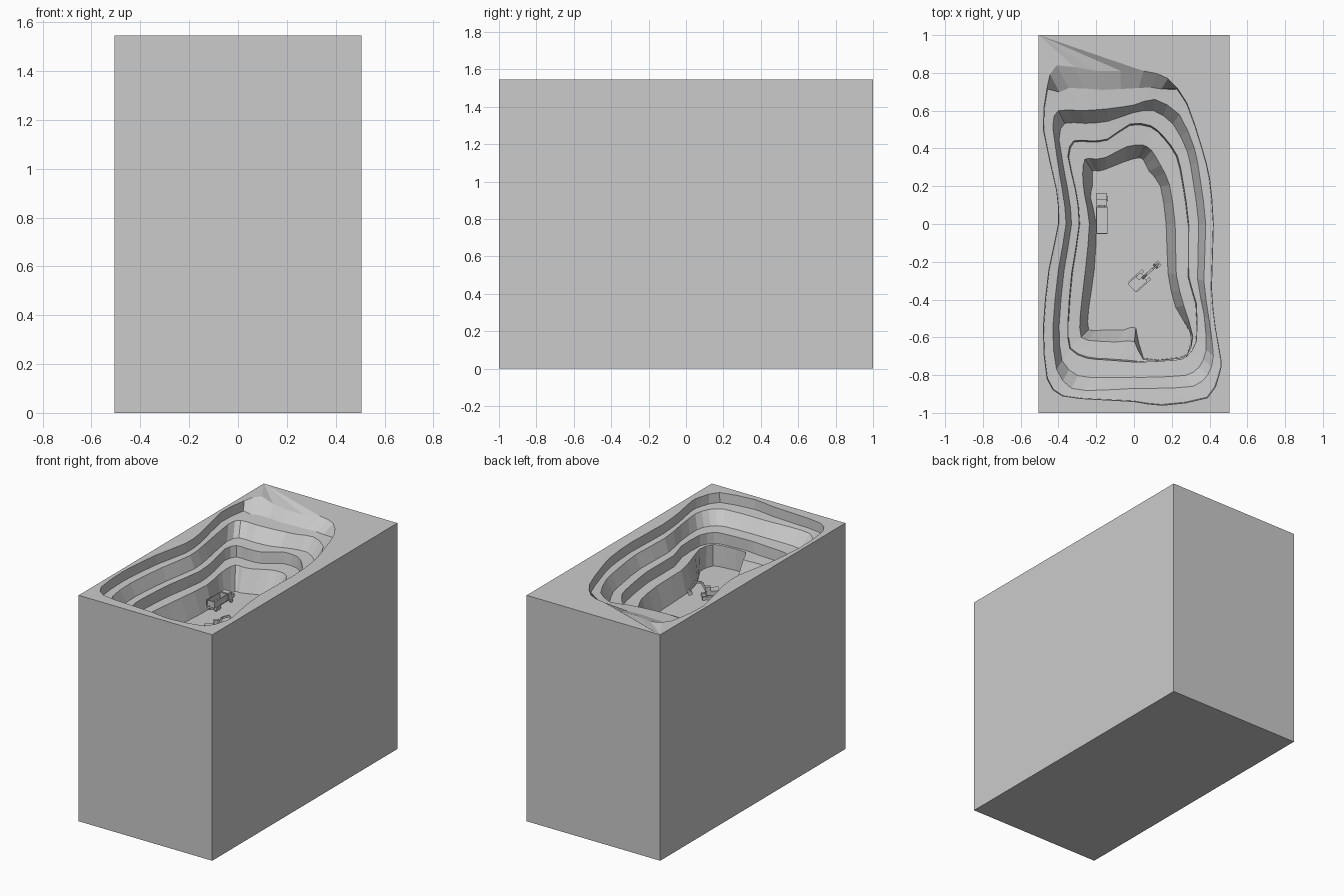
import bpy, bmesh, math
from mathutils import Vector, Matrix

if "Cube" in bpy.data.objects:
    bpy.data.objects.remove(bpy.data.objects["Cube"], do_unlink=True)

TOP = 1.545
FLOOR = 0.385          # depth of the pit floor below the top
HALF_X, HALF_Y = 0.505, 1.0

# Outlines of the terraces in hundredths of a unit, all starting at the back
# right corner and running the same way round.
RIM = [(-46, 72), (-48, 50), (-41, 18), (-40, 0), (-45, -24), (-48, -55),
       (-46, -82), (-38, -91), (-18, -93), (0, -94), (15, -96), (39, -92),
       (45, -80), (46, -72), (43, -55), (41, -34), (42, 0), (40, 24),
       (36, 40), (28, 64), (18, 77), (5, 81), (-20, 81), (-41, 84)]
UPPER = [(-40, 60), (-43, 51), (-38, 18), (-36, 0), (-40, -24), (-43, -55),
         (-41, -77), (-33, -87), (-18, -88), (0, -87), (10, -87), (31, -86),
         (39, -80), (42, -70), (40, -52), (37, -30), (38, 0), (35, 24),
         (32, 40), (24, 58), (11, 66), (0, 63), (-14, 61), (-28, 60)]
MIDDLE = [(-32, 44), (-35, 36), (-31, 18), (-29, 0), (-33, -26), (-35, -52),
          (-34, -66), (-25, -71), (-14, -72), (-1, -73), (5, -73), (22, -72),
          (28, -70), (33, -62), (33, -42), (29, -28), (29, 0), (26, 22),
          (23, 36), (16, 46), (9, 52), (-2, 53), (-14, 45), (-23, 44)]
BASE = [(-22, 28), (-22, 20), (-23, 14), (-20, 0), (-21, -24), (-24, -45),
        (-24, -56), (-16, -56), (-5, -56), (1, -55), (5, -71), (20, -71),
        (28, -69), (30, -58), (22, -44), (18, -26), (17, 0), (14, 20),
        (8, 28), (5, 34), (2, 35), (-5, 33), (-15, 29), (-19, 28)]


def outline(points):
    """Insert a smoothed midpoint between each pair of points."""
    pts = [Vector(p) / 100 for p in points]
    n, out = len(pts), []
    for i in range(n):
        a, b, c, d = (pts[(i + k) % n] for k in (-1, 0, 1, 2))
        out += [b, (b + c) * 0.55 - (a + d) * 0.05]
    return out


def blend(p, q, t):
    return [a.lerp(b, t) for a, b in zip(p, q)]


def new_object(name, bm):
    bmesh.ops.recalc_face_normals(bm, faces=bm.faces)
    mesh = bpy.data.meshes.new(name)
    bm.to_mesh(mesh)
    bm.free()
    obj = bpy.data.objects.new(name, mesh)
    bpy.context.collection.objects.link(obj)
    return obj


def build_ground():
    rim, upper, middle, base = map(outline, (RIM, UPPER, MIDDLE, BASE))
    # The back wall slopes; the other rim walls drop almost straight down.
    rim_foot = [a.lerp(b, 0.5 if a.y > 0.75 else 0.05) for a, b in zip(rim, upper)]
    steps = [(rim, 0), (rim_foot, 0.065), (upper, 0.07),
             (blend(upper, middle, 0.42), 0.155), (middle, 0.16),
             (blend(middle, base, 0.04), 0.235),
             (blend(middle, base, 0.6), 0.24), (base, FLOOR)]
    bm = bmesh.new()
    loops = [[bm.verts.new((p.x, p.y, TOP - depth)) for p in ring]
             for ring, depth in steps]
    # Haul road entrance dips a little into the back rim
    for v in loops[0]:
        if v.co.y > 0.78 and -0.38 < v.co.x < 0:
            v.co.z -= 0.025
    n = len(rim)
    for a, b in zip(loops, loops[1:]):
        for i in range(n):
            j = (i + 1) % n
            bm.faces.new((a[i], a[j], b[j], b[i]))
    bm.faces.new(loops[-1])

    # Outer block
    corners = [(-1, -1), (1, -1), (1, 1), (-1, 1)]
    low, high = ([bm.verts.new((x * HALF_X, y * HALF_Y, z)) for x, y in corners]
                 for z in (0, TOP))
    bm.faces.new(low)
    for i in range(4):
        j = (i + 1) % 4
        bm.faces.new((low[i], low[j], high[j], high[i]))

    # Top surface between the block edge and the pit rim
    border = [bm.edges.get((ring[i], ring[(i + 1) % len(ring)]))
              for ring in (high, loops[0]) for i in range(len(ring))]
    bmesh.ops.triangle_fill(bm, edges=border, use_beauty=True, normal=(0, 0, 1))
    bmesh.ops.triangulate(bm, faces=[f for f in bm.faces if len(f.verts) > 4])
    return new_object("terraced_pit_block", bm)


def box(name, frame, centre, size, tilt=0):
    bm = bmesh.new()
    bmesh.ops.create_cube(bm, size=1, matrix=Matrix.Diagonal((*size, 1)))
    obj = new_object(name, bm)
    obj.matrix_world = frame @ Matrix.Translation(centre) @ Matrix.Rotation(tilt, 4, "Y")
    return obj


def beam(name, frame, start, end, width):
    """Box running between two points in the frame's XZ plane."""
    a, b = Vector((start[0], 0, start[1])), Vector((end[0], 0, end[1]))
    d = b - a
    box(name, frame, (a + b) / 2, (d.length, width, width), -math.atan2(d.z, d.x))


def wheel(name, frame, centre, radius, width):
    bm = bmesh.new()
    bmesh.ops.create_cone(bm, cap_ends=True, segments=12, radius1=radius,
                          radius2=radius, depth=width)
    obj = new_object(name, bm)
    obj.matrix_world = (frame @ Matrix.Translation(centre)
                        @ Matrix.Rotation(math.pi / 2, 4, "X"))


def build_truck():
    # Local +x is the driving direction
    frame = (Matrix.Translation((-0.17, 0.055, TOP - FLOOR))
             @ Matrix.Rotation(math.pi / 2, 4, "Z"))
    box("truck_chassis", frame, (0, 0, 0.022), (0.2, 0.03, 0.012))
    box("truck_bed_floor", frame, (-0.035, 0, 0.034), (0.145, 0.06, 0.008))
    for side, word in ((1, "left"), (-1, "right")):
        box(f"truck_bed_{word}_wall", frame, (-0.035, side * 0.028, 0.054), (0.145, 0.004, 0.04))
        for i, x in enumerate((-0.08, -0.05, 0.08)):
            wheel(f"truck_{word}_wheel_{i}", frame, (x, side * 0.023, 0.014), 0.014, 0.012)
    for x, word in ((-0.105, "tail"), (0.035, "front")):
        box(f"truck_bed_{word}_wall", frame, (x, 0, 0.054), (0.004, 0.06, 0.04))
    box("truck_cab", frame, (0.06, 0, 0.05), (0.035, 0.056, 0.05))
    box("truck_hood", frame, (0.093, 0, 0.038), (0.032, 0.056, 0.026))


def build_excavator():
    # Local +x points along the arm
    frame = (Matrix.Translation((0.03, -0.3, TOP - FLOOR))
             @ Matrix.Rotation(math.radians(42), 4, "Z"))
    for side, word in ((1, "left"), (-1, "right")):
        box(f"excavator_{word}_track", frame, (0, side * 0.028, 0.011), (0.1, 0.016, 0.022))
    box("excavator_turntable", frame, (0, 0, 0.02), (0.04, 0.04, 0.02))
    box("excavator_body", frame, (-0.015, 0, 0.043), (0.085, 0.06, 0.03))
    box("excavator_cab", frame, (0.015, 0.017, 0.07), (0.034, 0.024, 0.03))
    beam("excavator_lower_boom", frame, (0.02, 0.045), (0.05, 0.105), 0.014)
    beam("excavator_upper_boom", frame, (0.05, 0.105), (0.095, 0.115), 0.012)
    beam("excavator_stick", frame, (0.09, 0.12), (0.13, 0.055), 0.01)
    box("excavator_bucket", frame, (0.125, 0, 0.042), (0.026, 0.03, 0.028), 0.4)


build_ground()
build_truck()
build_excavator()
